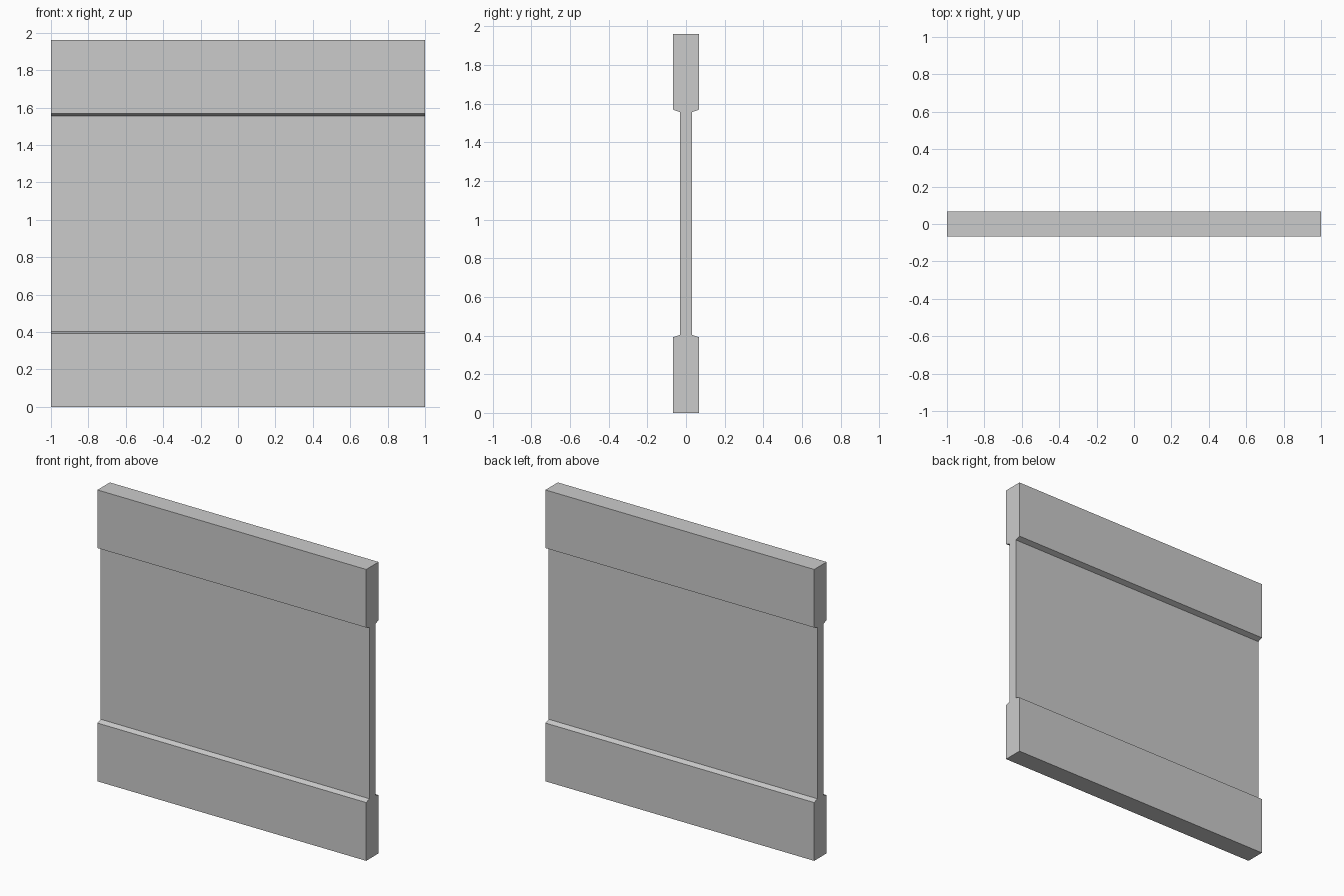
import bpy
import bmesh

cube = bpy.data.objects.get("Cube")
if cube:
    bpy.data.objects.remove(cube, do_unlink=True)

# Plain grey finish
grey = bpy.data.materials.new("light_grey")
grey.use_nodes = True
colour = (0.6, 0.6, 0.6, 1.0)
grey.diffuse_color = colour
grey.node_tree.nodes["Principled BSDF"].inputs["Base Color"].default_value = colour

# Half section of the panel: thick rails above and below a thin web
HEIGHT = 1.96
RAIL, WEB = 0.066, 0.031
half = [(RAIL, 0), (RAIL, 0.392), (WEB, 0.404),
        (WEB, 1.556), (RAIL, 1.569), (RAIL, HEIGHT)]
section = half + [(-y, z) for y, z in reversed(half)]

# Extrude the mirrored section across the width
bm = bmesh.new()
end = bm.faces.new([bm.verts.new((-1, y, z)) for y, z in section])
grown = bmesh.ops.extrude_face_region(bm, geom=[end], use_keep_orig=True)
moved = [v for v in grown["geom"] if isinstance(v, bmesh.types.BMVert)]
bmesh.ops.translate(bm, verts=moved, vec=(2, 0, 0))
bmesh.ops.recalc_face_normals(bm, faces=bm.faces)

mesh = bpy.data.meshes.new("wall_panel")
bm.to_mesh(mesh)
bm.free()
mesh.materials.append(grey)
panel = bpy.data.objects.new("wall_panel", mesh)
bpy.context.collection.objects.link(panel)
